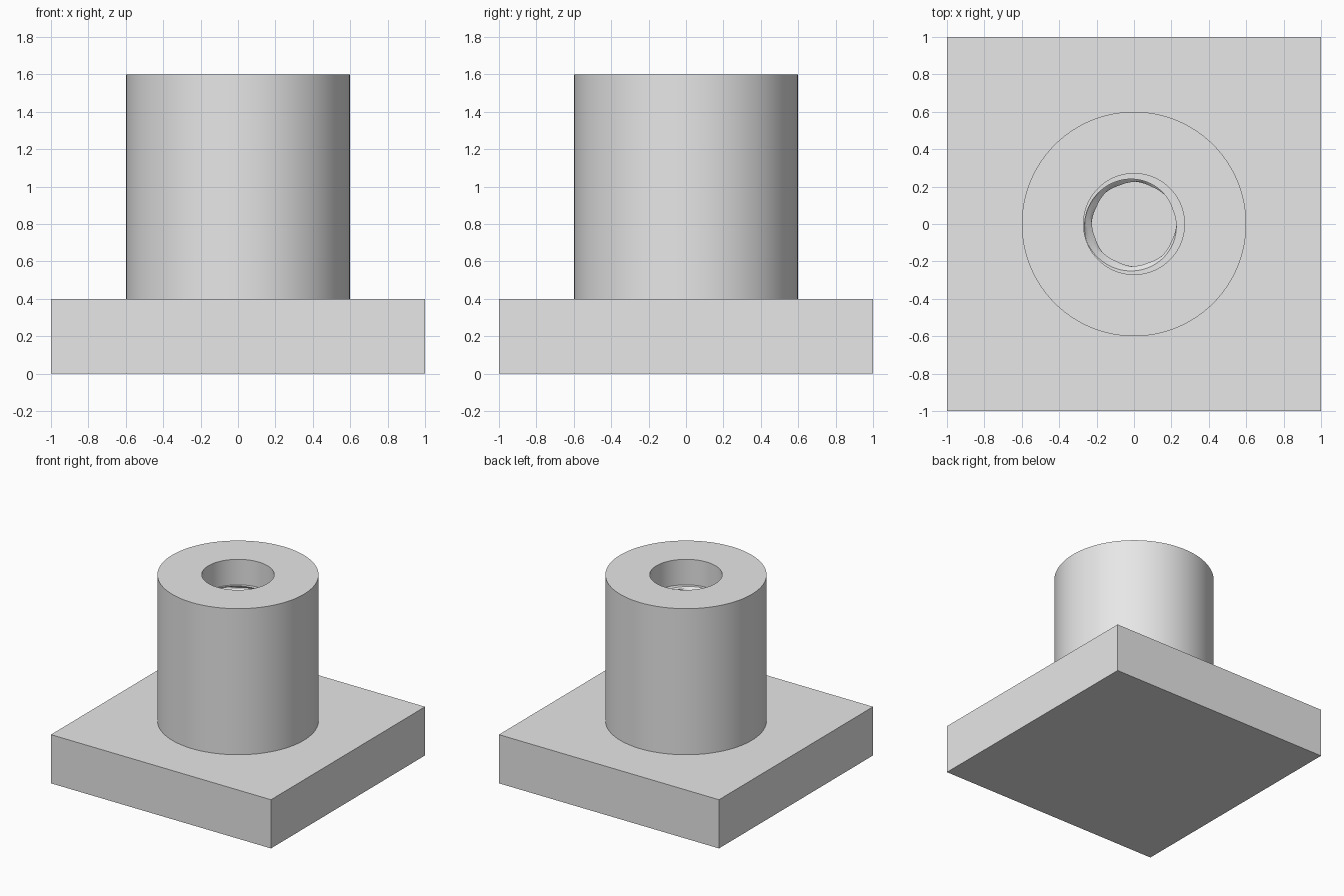
import bpy
import bmesh
from math import cos, sin, tau, radians

default = bpy.data.objects.get("Cube")
if default:
    bpy.data.objects.remove(default, do_unlink=True)

SEGMENTS = 96
BASE_TOP, BOSS_TOP = 0.4, 1.6
BOSS_R, MAJOR_R, MINOR_R = 0.6, 0.27, 0.22
THREAD_TOP, PITCH, TURNS, STEPS = 1.39, 0.09, 10, 8

grey = bpy.data.materials.new("plain grey")
grey.use_nodes = True
grey.diffuse_color = (0.8, 0.8, 0.8, 1)
grey.node_tree.nodes["Principled BSDF"].inputs["Base Color"].default_value = (0.8, 0.8, 0.8, 1)


def add_object(name, bm):
    mesh = bpy.data.meshes.new(name)
    bm.to_mesh(mesh)
    bm.free()
    mesh.materials.append(grey)
    obj = bpy.data.objects.new(name, mesh)
    bpy.context.collection.objects.link(obj)
    return obj


def thread_radius(angle, z):
    """Right-handed triangular thread between the minor and major radius."""
    phase = ((z - THREAD_TOP) / PITCH - (angle - radians(200)) / tau) % 1
    depth = abs(2 * phase - 1)
    return MINOR_R + (MAJOR_R - MINOR_R) * depth


# Square base plate
bm = bmesh.new()
bmesh.ops.create_cube(bm, size=1)
for v in bm.verts:
    v.co = (v.co.x * 2, v.co.y * 2, (v.co.z + 0.5) * BASE_TOP)
add_object("base_plate", bm)

# Round boss: outer wall, rim, plain bore, then threaded bore and floor
bm = bmesh.new()
rings = []


def add_ring(radius, z):
    ring = []
    for i in range(SEGMENTS):
        a = tau * i / SEGMENTS
        r = radius(a, z) if callable(radius) else radius
        ring.append(bm.verts.new((r * cos(a), r * sin(a), z)))
    rings.append(ring)


add_ring(BOSS_R, BASE_TOP)
add_ring(BOSS_R, BOSS_TOP)
add_ring(MAJOR_R, BOSS_TOP)
add_ring(MAJOR_R + 0.001, THREAD_TOP)
for k in range(TURNS * STEPS + 1):
    add_ring(thread_radius, THREAD_TOP - k * PITCH / STEPS)

for low, high in zip(rings, rings[1:]):
    for i in range(SEGMENTS):
        j = (i + 1) % SEGMENTS
        bm.faces.new((low[i], low[j], high[j], high[i]))
bm.faces.new(rings[-1])
boss = add_object("threaded_boss", bm)

bpy.ops.object.select_all(action='DESELECT')
boss.select_set(True)
bpy.context.view_layer.objects.active = boss
bpy.ops.object.shade_smooth_by_angle(angle=radians(30))
